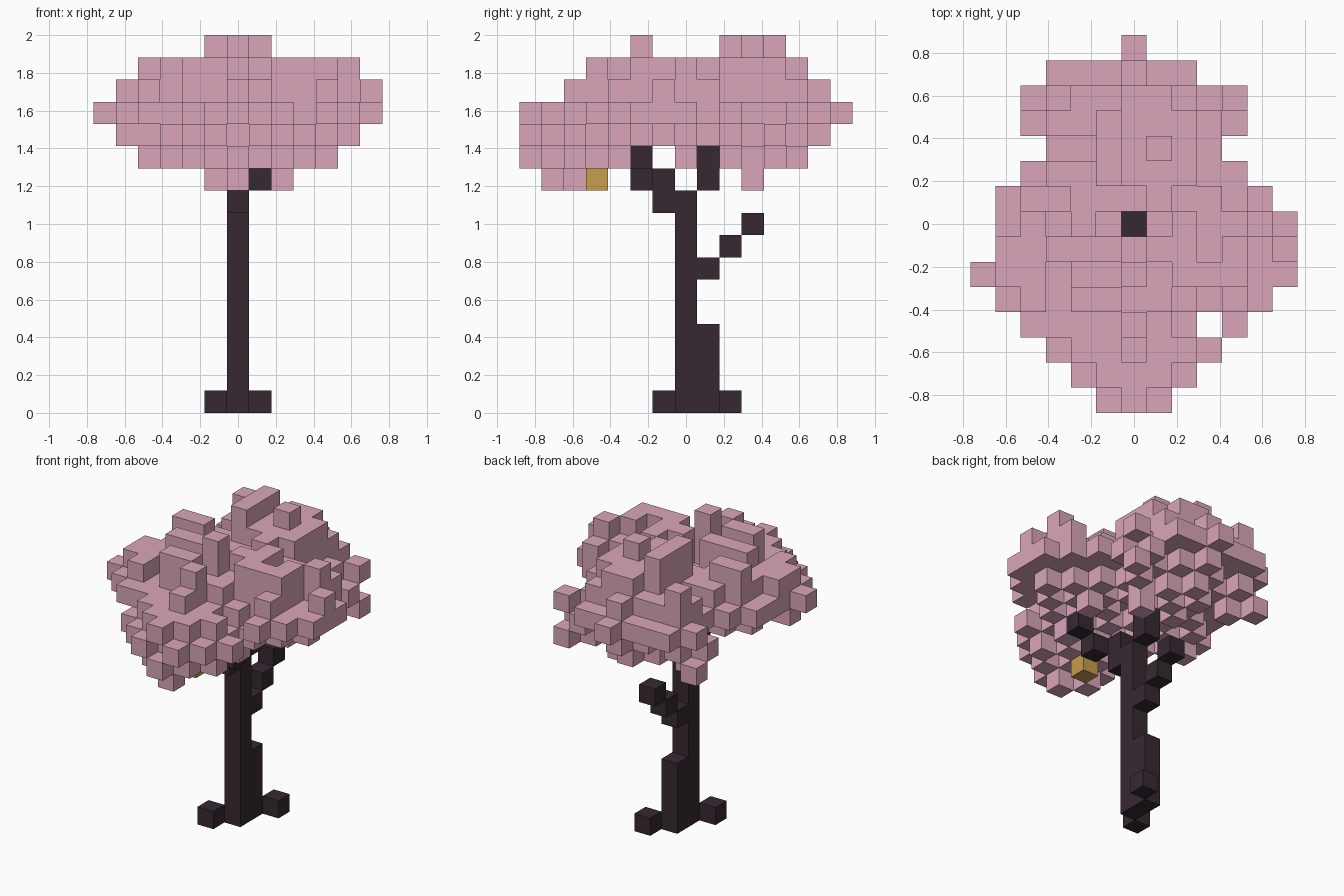
import bpy, bmesh, random
from mathutils import Vector

cube = bpy.data.objects.get("Cube")
if cube:
    bpy.data.objects.remove(cube, do_unlink=True)

random.seed(4)
S = 2 / 17  # edge of one block


def material(name, rgb):
    m = bpy.data.materials.new(name)
    m.use_nodes = True
    m.diffuse_color = (*rgb, 1)
    m.node_tree.nodes["Principled BSDF"].inputs["Base Color"].default_value = (*rgb, 1)
    return m


def block_object(name, cells, mat):
    """One mesh holding only the exposed faces of a set of unit blocks."""
    cells = set(cells)
    bm = bmesh.new()
    for cell in cells:
        c = Vector(cell) + Vector((0, 0, 0.5))
        for axis in range(3):
            for sign in (-1, 1):
                n = Vector((0, 0, 0))
                n[axis] = sign
                if tuple(int(v) for v in Vector(cell) + n) in cells:
                    continue
                u = Vector((0, 0, 0))
                u[(axis + 1) % 3] = 0.5
                w = n.cross(u)
                mid = c + n / 2
                corners = (mid - u - w, mid + u - w, mid + u + w, mid - u + w)
                bm.faces.new([bm.verts.new(p * S) for p in corners])
    bmesh.ops.remove_doubles(bm, verts=bm.verts, dist=S / 100)
    mesh = bpy.data.meshes.new(name)
    bm.to_mesh(mesh)
    bm.free()
    mesh.materials.append(mat)
    obj = bpy.data.objects.new(name, mesh)
    bpy.context.collection.objects.link(obj)


def beside(x, y):
    return {(x + 1, y), (x - 1, y), (x, y + 1), (x, y - 1)}


pink = material("blossom pink", (0.70, 0.38, 0.49))
bark = material("dark bark", (0.037, 0.022, 0.031))
gold = material("honey gold", (0.57, 0.34, 0.075))

# Trunk with a thicker foot behind
trunk = [(0, 0, z) for z in range(10)] + [(0, 1, z) for z in range(4)]
block_object("trunk", trunk, bark)

# Roots
block_object("roots", [(-1, -1, 0), (1, 2, 0)], bark)

# Branches: a rising rear twig and the forks that carry the canopy
block_object("rear_twig", [(0, i, 5 + i) for i in (1, 2, 3)], bark)
block_object("front_branch", [(0, -1, 9), (0, -1, 10), (1, -2, 10), (2, -2, 11)], bark)
block_object("rear_branch", [(0, 1, 10), (0, 1, 11)], bark)

# Hanging hive
block_object("hive", [(0, -4, 10)], gold)

# Canopy plan: x range of each row from front to back
rows = [(-1, 1), (-2, 2), (-3, 3), (-4, 4), (-5, 5), (-6, 6), (-5, 6), (-5, 6),
        (-5, 5), (-4, 4), (-3, 3), (-4, 4), (-4, 4), (-3, 2), (0, 0)]
plan = {(x, j - 7) for j, (a, b) in enumerate(rows) for x in range(a, b + 1)}

# Depth of every column inside the outline
depth, ring, left = {}, 0, set(plan)
while left:
    edge = {c for c in left if not beside(*c) <= left}
    depth.update({c: ring for c in edge})
    left -= edge
    ring += 1
for gap in ((0, 0), (3, -4)):
    del depth[gap]

# Stepped dome: low front lobe, broad middle, deep rear lobe
dome = set()
for (x, y), d in depth.items():
    if y <= -5:
        low, high = (11 if d or y == -7 else 12), 13
    elif y <= -3:
        low, high = 13 - min(d, 2), 13 + (d > 2)
    elif y < 3:
        low, high = (11 if y == 2 and d > 1 else 13 - min(d, 1)), 13 + (d > 1)
    else:
        low, high = 13 - min(d, 2), 13 + min(d, 1)
        if y in (4, 5) and d == 0:
            low = 16 - y
    dome |= {(x, y, z) for z in range(low, high + 1)}

# Checkered sides and underside: drop every other exposed block
leaves = set(dome)
for x, y, z in dome:
    open_side = any((a, b, z) not in dome for a, b in beside(x, y))
    open_base = (x, y, z - 1) not in dome
    tall = (x, y, z - 1) in dome or (x, y, z + 1) in dome
    if (x + y + z) % 2 and tall and (open_side or open_base):
        leaves.discard((x, y, z))

# Uneven tufts on top
for (x, y), d in sorted(depth.items()):
    limit = 15 if -4 <= y <= 5 and -4 <= x <= 5 else 14 if -5 <= y <= 6 else 13
    if d and random.random() < 0.3:
        top = max(z for a, b, z in leaves if (a, b) == (x, y))
        leaves.add((x, y, min(top + 1, limit)))

# Crown: a raised rear shelf with a ridge and two single tufts
leaves |= {(x, y, z) for x in range(-1, 3) for y in (2, 3, 4) for z in (14, 15)}
crown = ((-1, 2), (-1, 3), (-1, 4), (1, 3), (0, -2))
leaves |= {(x, y, z) for x, y in crown for z in (14, 15, 16)}

# Shoulder tufts
high_tufts = ((5, 0), (4, -1), (3, -2), (-3, -1), (-4, 1), (-2, -3), (0, -4), (1, 5))
low_tufts = ((6, -1), (3, -1), (4, 0), (5, 1), (-3, 1), (-5, -1), (0, -5), (0, 6))
leaves |= {(x, y, z) for x, y in high_tufts for z in (14, 15)}
leaves |= {(x, y, 14) for x, y in low_tufts}

# Hanging blossoms
leaves |= {(-5, -2, 12), (3, 0, 11), (3, 4, 11), (-3, 4, 11), (2, 3, 11), (2, 3, 10),
           (-1, -5, 11), (-1, -5, 10), (0, -6, 10)}
leaves -= {(2, -2, 11), (0, 1, 11)}
block_object("blossom_canopy", leaves, pink)
